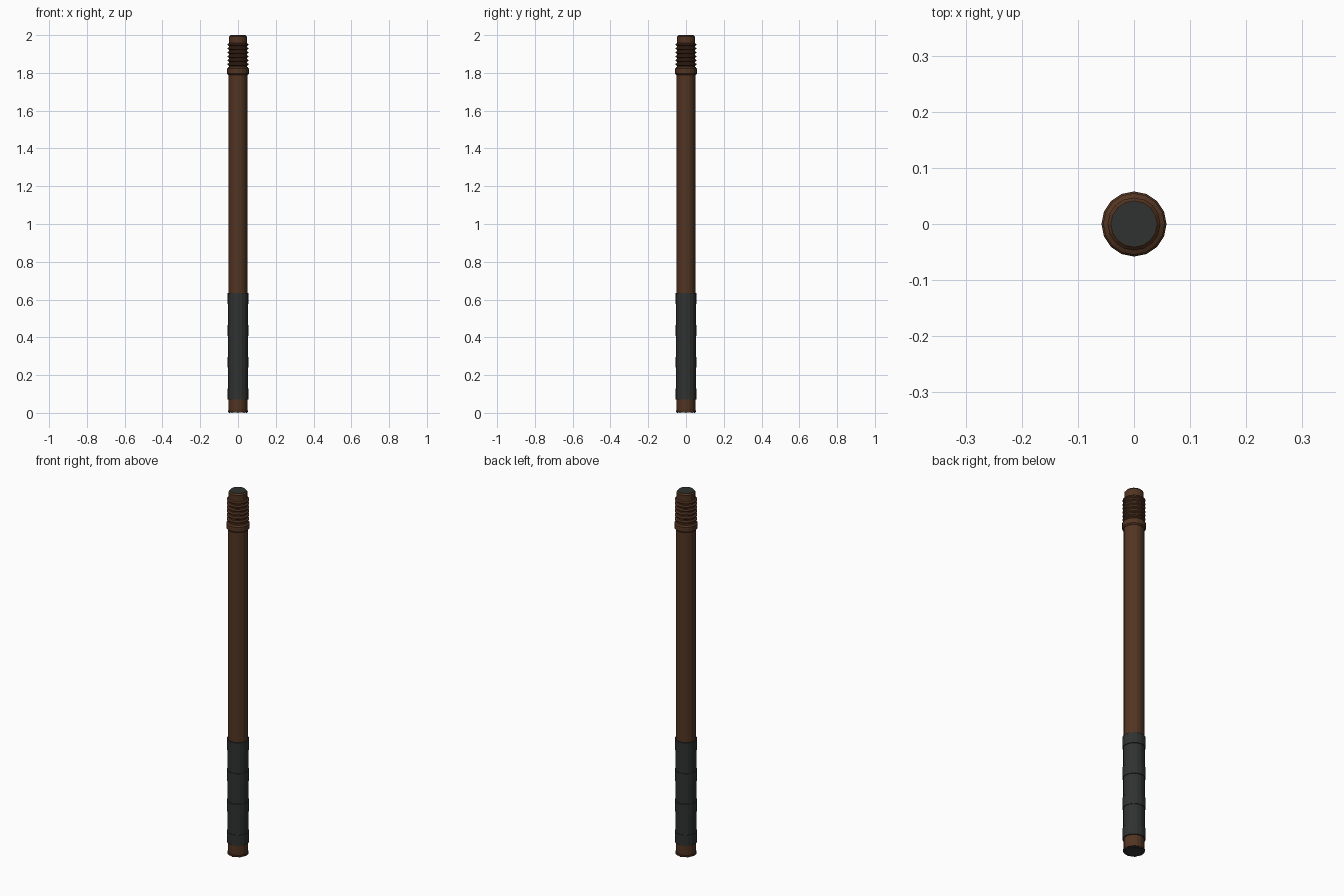
import bpy
from math import cos, sin, pi

if "Cube" in bpy.data.objects:
    bpy.data.objects.remove(bpy.data.objects["Cube"])

SIDES = 16


def material(name, rgb):
    m = bpy.data.materials.new(name)
    m.diffuse_color = (*rgb, 1)
    m.use_nodes = True
    m.node_tree.nodes["Principled BSDF"].inputs["Base Color"].default_value = m.diffuse_color
    return m


WOOD = material("brown_wood", (0.085, 0.035, 0.016))
GRIP = material("dark_grip", (0.028, 0.032, 0.029))


def lathe(name, profile, mat):
    """Closed solid of revolution from (radius, z) points listed bottom to top."""
    verts = [(r * cos(2 * pi * i / SIDES), r * sin(2 * pi * i / SIDES), z)
             for r, z in profile for i in range(SIDES)]
    faces = [(k * SIDES + i, k * SIDES + (i + 1) % SIDES,
              (k + 1) * SIDES + (i + 1) % SIDES, (k + 1) * SIDES + i)
             for k in range(len(profile) - 1) for i in range(SIDES)]
    last = (len(profile) - 1) * SIDES
    faces += [tuple(reversed(range(SIDES))), tuple(range(last, last + SIDES))]
    me = bpy.data.meshes.new(name)
    me.from_pydata(verts, [], faces)
    me.materials.append(mat)
    ob = bpy.data.objects.new(name, me)
    bpy.context.collection.objects.link(ob)
    return ob


# Main shaft
lathe("shaft", [(0.049, 0.012), (0.05, 0.02), (0.05, 1.80)], WOOD)

# Collar below the thread
lathe("collar", [(0.052, 1.79), (0.058, 1.796), (0.058, 1.822), (0.052, 1.83)], WOOD)

# Threaded tip: core, ridges and dark end cap
lathe("tip_core", [(0.047, 1.80), (0.047, 1.992), (0.041, 1.999)], WOOD)
for i in range(6):
    z = 1.845 + i * 0.021
    lathe(f"thread_ridge_{i + 1}",
          [(0.046, z - 0.008), (0.055, z - 0.003), (0.055, z + 0.003), (0.046, z + 0.008)], WOOD)
lathe("tip_cap", [(0.04, 1.99), (0.04, 2.0)], GRIP)

# Grip sleeve with four raised bands
lathe("grip_sleeve", [(0.0525, 0.075), (0.0525, 0.63)], GRIP)
for i in range(4):
    z = 0.07 + i * 0.169
    lathe(f"grip_band_{i + 1}", [(0.056, z), (0.056, z + 0.058)], GRIP)

# Butt end: thin rim, dark plate and a ring of small studs
lathe("butt_rim", [(0.053, 0.006), (0.053, 0.013)], WOOD)
lathe("butt_plate", [(0.046, 0.003), (0.046, 0.012)], GRIP)
for i in range(8):
    a = 2 * pi * i / 8
    bpy.ops.mesh.primitive_uv_sphere_add(
        segments=8, ring_count=6, radius=0.008,
        location=(0.044 * cos(a), 0.044 * sin(a), 0.008))
    stud = bpy.context.object
    stud.name = f"butt_stud_{i + 1}"
    stud.data.materials.append(GRIP)
